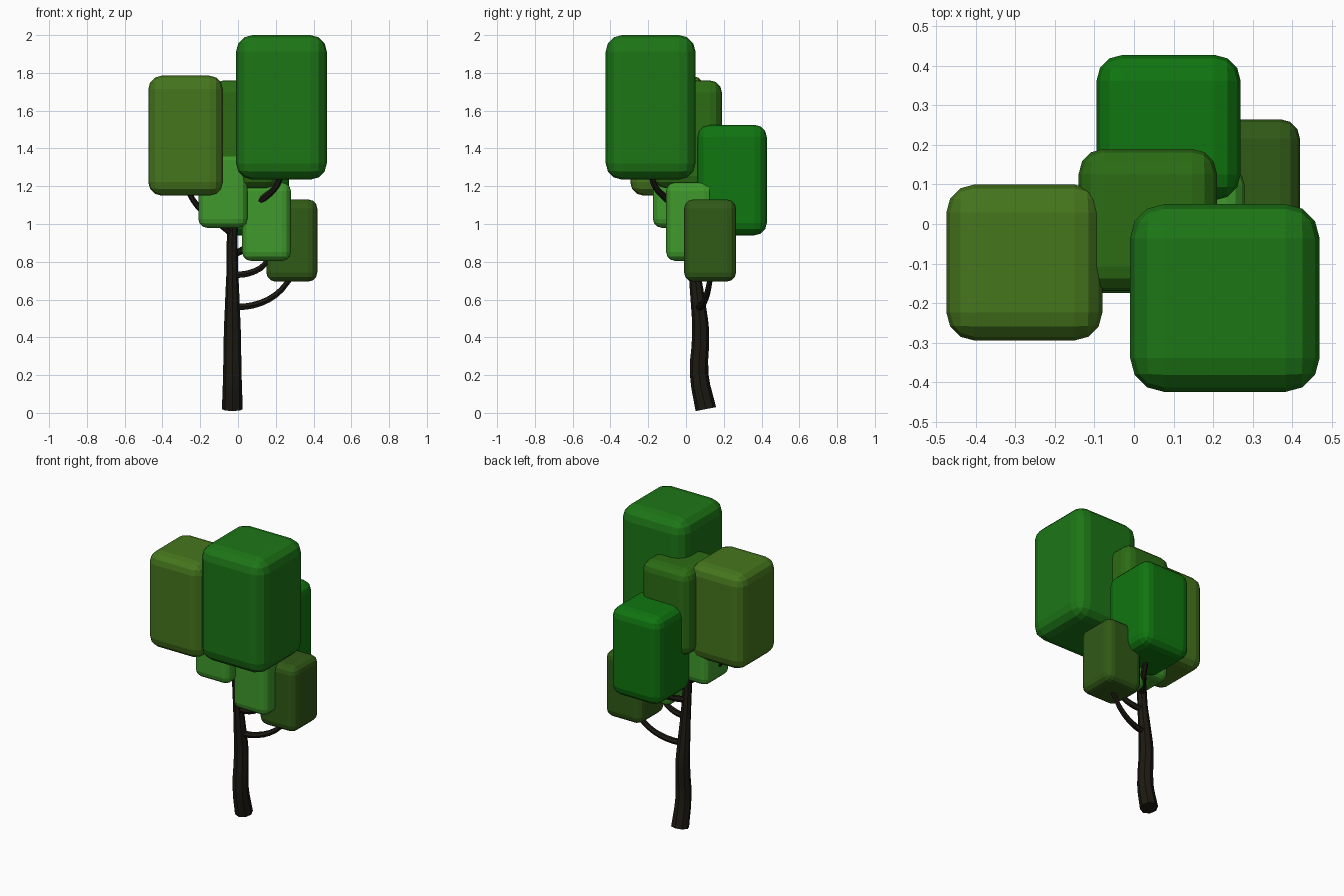
import bpy, bmesh
from mathutils import Vector

if "Cube" in bpy.data.objects:
    bpy.data.objects.remove(bpy.data.objects["Cube"])


def material(name, rgb):
    m = bpy.data.materials.new(name)
    m.diffuse_color = (*rgb, 1)
    m.use_nodes = True
    m.node_tree.nodes["Principled BSDF"].inputs["Base Color"].default_value = m.diffuse_color
    return m


# Rounded leaf block given by its minimum and maximum corners
def leaf_block(name, lo, hi, rgb):
    lo, hi = Vector(lo), Vector(hi)
    size, mid = hi - lo, (lo + hi) / 2
    bm = bmesh.new()
    bmesh.ops.create_cube(bm, size=1)
    for v in bm.verts:
        v.co = Vector(a * b for a, b in zip(v.co, size))
    bmesh.ops.bevel(bm, geom=bm.edges[:], offset=0.18 * size.x, segments=3,
                    profile=0.5, affect='EDGES')
    me = bpy.data.meshes.new(name)
    bm.to_mesh(me)
    bm.free()
    me.materials.append(material(name + "_green", rgb))
    ob = bpy.data.objects.new(name, me)
    ob.location = mid
    bpy.context.collection.objects.link(ob)


# Tapered limb swept along smooth points (x, y, z, radius)
def limb(name, pts, mat, sides=2):
    cu = bpy.data.curves.new(name, 'CURVE')
    cu.dimensions = '3D'
    cu.bevel_depth = 1
    cu.bevel_resolution = sides
    cu.resolution_u = 3
    cu.use_fill_caps = True
    sp = cu.splines.new('BEZIER')
    sp.bezier_points.add(len(pts) - 1)
    for p, (x, y, z, r) in zip(sp.bezier_points, pts):
        p.co = (x, y, z)
        p.radius = r
        p.handle_left_type = p.handle_right_type = 'AUTO'
    cu.materials.append(mat)
    ob = bpy.data.objects.new(name, cu)
    bpy.context.collection.objects.link(ob)
    bpy.ops.object.select_all(action='DESELECT')
    ob.select_set(True)
    bpy.context.view_layer.objects.active = ob
    bpy.ops.object.convert(target='MESH')
    ob.data.polygons.foreach_set("use_smooth", [False] * len(ob.data.polygons))


# Foliage
leaf_block("leaf_top", (-0.01, -0.425, 1.235), (0.47, 0.05, 2.0), (0.012, 0.18, 0.008))
leaf_block("leaf_left", (-0.475, -0.295, 1.15), (-0.08, 0.10, 1.785), (0.06, 0.18, 0.012))
leaf_block("leaf_middle", (-0.14, -0.17, 1.19), (0.21, 0.19, 1.76), (0.025, 0.15, 0.007))
leaf_block("leaf_back", (-0.095, 0.06, 0.94), (0.27, 0.428, 1.525), (0.005, 0.18, 0.005))
leaf_block("leaf_inner", (-0.21, -0.175, 0.98), (0.05, 0.085, 1.385), (0.05, 0.32, 0.025))
leaf_block("leaf_front", (0.022, -0.105, 0.805), (0.28, 0.145, 1.22), (0.05, 0.32, 0.025))
leaf_block("leaf_low", (0.15, -0.01, 0.695), (0.42, 0.265, 1.13), (0.03, 0.10, 0.008))

# Trunk and branches
bark = material("bark", (0.012, 0.01, 0.006))
limb("trunk", [(-0.03, 0.105, 0.02, 0.055), (-0.03, 0.07, 0.2, 0.049),
               (-0.03, 0.078, 0.43, 0.045), (-0.03, 0.062, 0.6, 0.038),
               (-0.03, 0.045, 0.75, 0.031), (-0.03, 0.03, 0.95, 0.028),
               (0.0, 0.01, 1.25, 0.022)], bark)
limb("branch_low", [(-0.03, 0.065, 0.56, 0.02), (0.08, 0.085, 0.57, 0.019),
                    (0.2, 0.11, 0.625, 0.017), (0.285, 0.13, 0.72, 0.014)], bark, 1)
limb("branch_front", [(-0.03, 0.045, 0.73, 0.02), (0.06, 0.04, 0.74, 0.019),
                      (0.14, 0.03, 0.785, 0.016), (0.17, 0.02, 0.85, 0.014)], bark, 1)
limb("branch_back", [(-0.03, 0.04, 0.84, 0.02), (0.02, 0.10, 0.86, 0.019),
                     (0.07, 0.18, 0.91, 0.017), (0.09, 0.23, 1.0, 0.014)], bark, 1)
limb("branch_left", [(-0.03, 0.03, 0.95, 0.02), (-0.12, -0.02, 1.02, 0.018),
                     (-0.21, -0.06, 1.09, 0.016), (-0.28, -0.10, 1.2, 0.013)], bark, 1)
limb("branch_top", [(-0.03, 0.03, 1.02, 0.02), (0.06, -0.04, 1.08, 0.019),
                    (0.14, -0.11, 1.14, 0.018), (0.21, -0.17, 1.21, 0.016),
                    (0.235, -0.19, 1.3, 0.014)], bark, 1)
